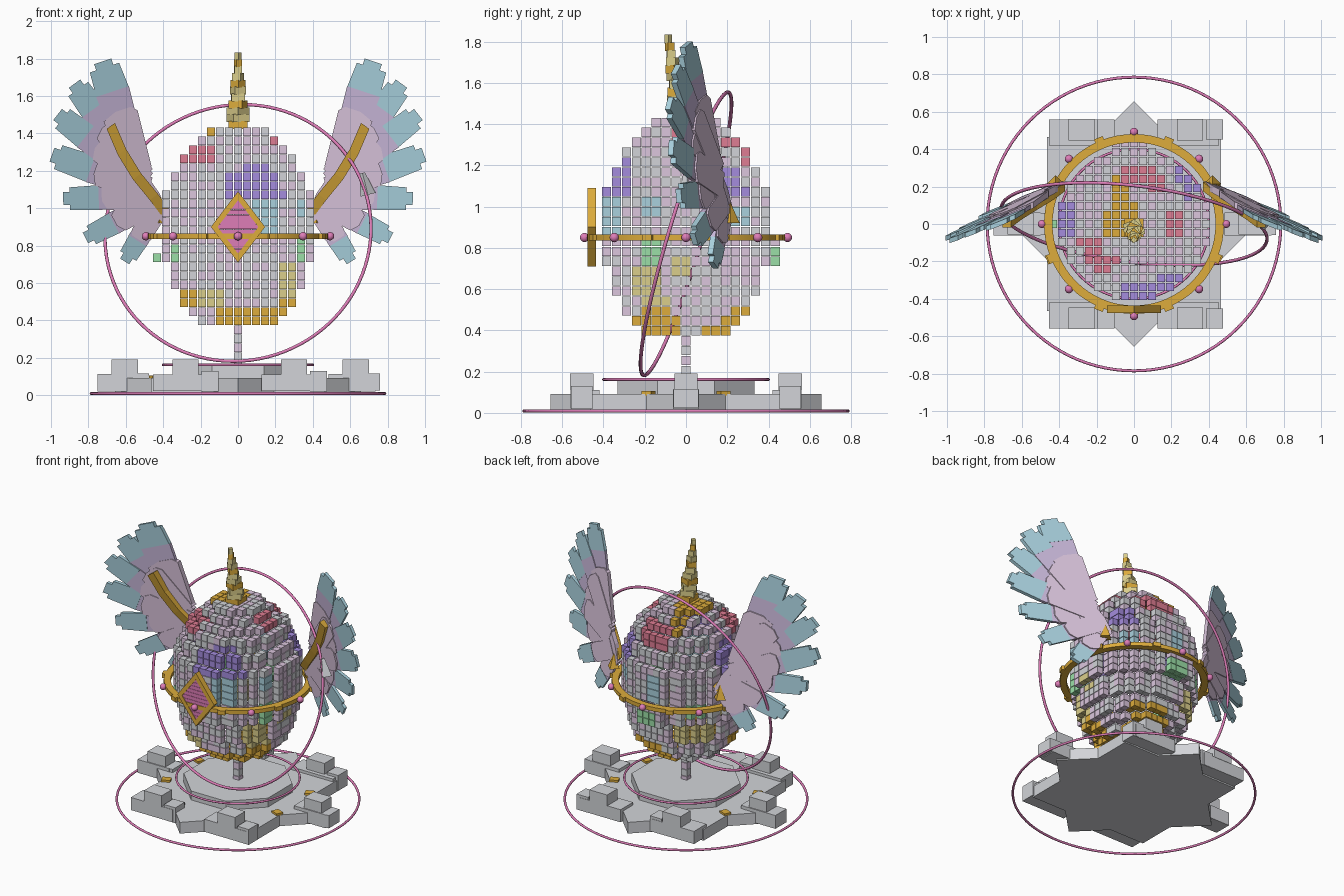
import bpy, bmesh, math, random
from mathutils import Matrix, Vector

if "Cube" in bpy.data.objects:
    bpy.data.objects.remove(bpy.data.objects["Cube"])

random.seed(4)


def material(name, r, g, b):
    m = bpy.data.materials.new(name)
    m.diffuse_color = [(c / 255) ** 2.2 for c in (r, g, b)] + [1]
    m.use_nodes = True
    m.node_tree.nodes["Principled BSDF"].inputs["Base Color"].default_value = m.diffuse_color
    return m


MATS = {n: material(n, *c) for n, c in {
    "lilac": (219, 197, 221), "grey": (209, 211, 215), "purple": (163, 139, 221),
    "cyan": (168, 208, 221), "green": (154, 222, 166), "khaki": (218, 205, 138),
    "gold": (220, 171, 62), "red": (222, 124, 146), "magenta": (221, 124, 182),
    "lavender": (200, 183, 217)}.items()}
NAMES = list(MATS)


def finish(name, bm, mats):
    bmesh.ops.recalc_face_normals(bm, faces=bm.faces)
    me = bpy.data.meshes.new(name)
    bm.to_mesh(me)
    bm.free()
    for m in mats:
        me.materials.append(MATS[m])
    ob = bpy.data.objects.new(name, me)
    bpy.context.collection.objects.link(ob)
    return ob


def add_box(bm, c, size, rot=0.0, mat=0):
    mtx = Matrix.Translation(c) @ Matrix.Rotation(rot, 4, 'Z') @ Matrix.Diagonal((*size, 1))
    r = bmesh.ops.create_cube(bm, size=1, matrix=mtx)
    for f in {f for v in r["verts"] for f in v.link_faces}:
        f.material_index = mat


def add_prism(bm, pts, thick, mat=0):
    """Closed 3D outline given thickness along the vector thick."""
    a = [bm.verts.new(p) for p in pts]
    b = [bm.verts.new(Vector(p) + Vector(thick)) for p in pts]
    n = len(a)
    faces = [bm.faces.new(a), bm.faces.new(b[::-1])]
    faces += [bm.faces.new((a[i], b[i], b[(i + 1) % n], a[(i + 1) % n])) for i in range(n)]
    for f in faces:
        f.material_index = mat


def torus(name, loc, R, r, mat, rot=(0, 0, 0), seg=72):
    bpy.ops.mesh.primitive_torus_add(location=loc, rotation=rot, major_radius=R, minor_radius=r,
                                     major_segments=seg, minor_segments=10)
    ob = bpy.context.object
    ob.name = name
    ob.data.materials.append(MATS[mat])
    bpy.ops.object.shade_smooth()


# --- cube egg: one disc of cubes per layer -------------------------------
P, Z0 = 0.0481, 0.374
RADII = [4, 5, 6, 6, 7, 7, 7] + [8] * 8 + [7, 7, 6, 6, 5, 4, 3]
# colour patches: angle around the egg, height, half width, half height
PATCHES = {
    "red": [(219, 1.28, .11, .06), (79, 1.28, .11, .07), (0, 1.35, .05, .05)],
    "purple": [(284, 1.11, .17, .08), (290, 1.2, .075, .04), (177, 1.12, .08, .12),
               (40, 1.12, .08, .07)],
    "gold": [(110, 1.37, .05, .06), (132, 1.41, .05, .03), (172, 1.41, .09, .03),
             (276, .41, .14, .05), (331, .44, .08, .08), (203, .5, .1, .05),
             (72, .45, .14, .06)],
    "cyan": [(293, .95, .075, .1), (332, .98, .06, .05), (94, .95, .06, .08), (46, .95, .07, .07)],
    "green": [(209, .77, .06, .05), (180, .735, .04, .03), (336, .79, .06, .06),
              (90, .77, .09, .06), (138, .8, .06, .05)],
    "khaki": [(325, .63, .1, .08), (355, .71, .05, .03), (240, .51, .08, .05),
              (135, .63, .11, .07), (329, .53, .09, .04)]}


def cube_colour(x, y, z):
    r, ang = math.hypot(x, y), math.degrees(math.atan2(y, x))
    for n, spots in PATCHES.items():
        for a, h, w, dh in spots:
            turn = abs((ang - a + 180) % 360 - 180)
            if math.radians(turn) * r < w and abs(z - h) < dh:
                return NAMES.index(n)
    return 0 if random.random() < .58 else 1


cells = {(i, j, k) for k, r in enumerate(RADII) for i in range(-9, 10) for j in range(-9, 10)
         if i * i + j * j <= (r + .45) ** 2}
cells |= {(i, 9, k) for i in range(-2, 2) for k in (7, 8, 9)} | {(-9, 0, 7)}
bm = bmesh.new()
for i, j, k in sorted(cells):
    near = [(i + 1, j, k), (i - 1, j, k), (i, j + 1, k), (i, j - 1, k), (i, j, k + 1), (i, j, k - 1)]
    if not all(n in cells for n in near):
        p = (i * P, j * P, Z0 + (k + .5) * P)
        add_box(bm, p, (.0445,) * 3, 0, cube_colour(*p))
finish("egg_cubes", bm, NAMES)

# stem of cubes under the egg
bm = bmesh.new()
for k in range(5):
    add_box(bm, (0, 0, Z0 - (k + .5) * P), (.0445,) * 3, 0, k % 2)
finish("stem", bm, ["lilac", "grey"])

# twisted horn leaning forward
bm = bmesh.new()
N = 11
for k in range(N):
    t = k / (N - 1)
    w = .1 * (1 - t) + .026 * t
    add_box(bm, (0, -.02 - .065 * t, 1.445 + .367 * t), (w, w, .042), k * .4, 0 if k % 3 else 1)
finish("horn", bm, ["khaki", "gold"])

# --- belt around the egg -------------------------------------------------
prof = [(.436, .836), (.481, .836), (.481, .864), (.436, .864)]
bm = bmesh.new()
rings = [[bm.verts.new((r * math.cos(a), r * math.sin(a), z)) for r, z in prof]
         for a in [math.tau * s / 64 for s in range(64)]]
for s in range(64):
    A, B = rings[s], rings[(s + 1) % 64]
    for q in range(4):
        bm.faces.new((A[q], B[q], B[(q + 1) % 4], A[(q + 1) % 4]))
for s in range(8):
    a = math.tau * (s + .5) / 8
    add_box(bm, (.484 * math.cos(a), .484 * math.sin(a), .85), (.03, .05, .03), a)
belt = finish("belt", bm, ["gold"])
bpy.context.view_layer.objects.active = belt
belt.select_set(True)
bpy.ops.object.shade_smooth_by_angle()

bm = bmesh.new()
for s in range(8):
    a = math.tau * s / 8
    bmesh.ops.create_icosphere(bm, subdivisions=2, radius=.023,
                               matrix=Matrix.Translation((.492 * math.cos(a), .492 * math.sin(a), .85)))
for f in bm.faces:
    f.smooth = True
finish("belt_beads", bm, ["magenta"])

# --- diamond gem with frame ----------------------------------------------
bm = bmesh.new()
GZ, GW, GH = .9, .145, .19
for q in range(4):
    ends = [(round(math.cos(a)) * GW, round(math.sin(a)) * GH)
            for a in (q * math.pi / 2, (q + 1) * math.pi / 2)]
    outline = ends + [(x * .75, z * .75) for x, z in ends[::-1]]
    add_prism(bm, [(x, -.477, GZ + z) for x, z in outline], (0, .04, 0))
finish("gem_frame", bm, ["gold"])
bm = bmesh.new()
for k in range(-5, 6):
    add_box(bm, (0, -.456, GZ + k * .026), (2 * (.115 - .0185 * abs(k)), .034, .0245))
finish("gem", bm, ["magenta"])

# --- wings ---------------------------------------------------------------
# feather: tip u, tip z, tip width, cyan length
FEATHERS = [(.725, 1.785, .165, .17), (.875, 1.665, .13, .17), (.965, 1.50, .13, .19),
            (.995, 1.285, .135, .22), (.935, 1.05, .12, .19), (.815, .84, .11, .17),
            (.605, .715, .10, .13)]


def wing(name, s):
    def at(p, w):
        return (s * p.x, .2 - .43 * (p.x - .38) - .075 * (p.y - .95) + w, p.y)
    bm = bmesh.new()
    for k, (tu, tz, w1, cl) in enumerate(FEATHERS):
        b, t = Vector((.53 - .017 * k, 1.2 - .033 * k)), Vector((tu, tz))
        d = (t - b).normalized()
        n = Vector((-d.y, d.x))
        m = t - d * cl
        off, w0, wm = .006 * (k % 2), .12 - .003 * k, w1 * 1.12
        add_prism(bm, [at(p, off) for p in (b - n * w0 / 2, m - n * wm / 2, m + n * wm / 2,
                                            b + n * w0 / 2)], (0, .022, 0), 0)
        # notched cyan tip
        e = t - d * .035
        tip = [m - n * w1 * .55, e - n * w1 * .5, e - n * w1 * .28, t - n * w1 * .28,
               t + n * w1 * .3, e + n * w1 * .3, e + n * w1 * .5, m + n * w1 * .55]
        add_prism(bm, [at(p, off - .002) for p in tip], (0, .026, 0), 1)
        # shorter covert feather over both sides
        c = b + d * (t - b).length * .5
        cov = [b - n * w0 * .6, c - n * w1 * .58, c + d * .03 - n * .02, c + d * .03 + n * w1 * .4,
               c + n * w1 * .58, b + n * w0 * .6]
        add_prism(bm, [at(p, -.004 - off) for p in cov], (0, .034 + 2 * off, 0), 2)
    # shoulder joining the feathers to the egg
    sh = [Vector(p) for p in ((.38, .98), (.43, .93), (.56, 1.0), (.62, 1.2), (.54, 1.25), (.42, 1.08))]
    add_prism(bm, [at(p, -.008) for p in sh], (0, .04, 0), 2)
    finish(name, bm, ["lavender", "cyan", "lilac"])

    # gold arm along the leading edge, ending in a point behind the wing
    bm = bmesh.new()
    secs = []
    for u, y, z in [(.39, .20, .98), (.45, .155, 1.06), (.54, .10, 1.17), (.62, .05, 1.30), (.68, .005, 1.44)]:
        secs.append([bm.verts.new((s * (u + a * .022), y + c * .024, z - a * .016))
                     for a, c in ((-1, -1), (1, -1), (1, 1), (-1, 1))])
    for A, B in zip(secs, secs[1:]):
        for q in range(4):
            bm.faces.new((A[q], A[(q + 1) % 4], B[(q + 1) % 4], B[q]))
    bm.faces.new(secs[0])
    bm.faces.new(secs[-1])
    bmesh.ops.create_cone(bm, cap_ends=True, segments=4, radius1=.045, radius2=0, depth=.1,
                          matrix=Matrix.Translation((s * .42, .215, .97)))
    finish(name + "_arm", bm, ["gold"])


wing("left_wing", -1)
wing("right_wing", 1)

# --- hoops ---------------------------------------------------------------
normal = Vector((.115, .95, -.285)).normalized()
torus("tilted_hoop", (0, 0, .868), .716, .009, "magenta", normal.to_track_quat('Z', 'Y').to_euler(), 96)
torus("ground_hoop", (0, 0, .009), .785, .008, "magenta", seg=96)
torus("plinth_hoop", (0, 0, .162), .4, .007, "magenta")
bm = bmesh.new()
bmesh.ops.create_cone(bm, cap_ends=True, segments=4, radius1=.042, radius2=.014, depth=.12,
                      matrix=Matrix.Translation((.68, .008, 1.13)) @ Matrix.Rotation(-.25, 4, 'Y'))
finish("hoop_charm", bm, ["grey"])

# --- star base -----------------------------------------------------------
bm = bmesh.new()
star = []
for k in range(16):
    r, a = (.503 if k % 2 else .657), math.tau * k / 16
    star.append((r * math.cos(a), r * math.sin(a), .012))
add_prism(bm, star, (0, 0, .08))
finish("star_base", bm, ["grey"])
bm = bmesh.new()
bmesh.ops.create_cone(bm, cap_ends=True, segments=8, radius1=.36, radius2=.36, depth=.066,
                      matrix=Matrix.Translation((0, 0, .123)) @ Matrix.Rotation(math.pi / 8, 4, 'Z'))
finish("plinth", bm, ["grey"])

# stacked stone blocks: similar groups at six places
bm = bmesh.new()
for x in (-.29, .29):
    for sy in (-1, 1):
        add_box(bm, (x, sy * .49, .067), (.33, .14, .09))
        add_box(bm, (x + .01, sy * .505, .15), (.14, .115, .08))
        add_box(bm, (x + .14, sy * .505, .075), (.09, .105, .11))
for x in (-.625, .61):
    add_box(bm, (x, 0, .067), (.25, .125, .095))
    add_box(bm, (x + .02, 0, .15), (.14, .11, .08))
    add_box(bm, (x + .11, 0, .07), (.08, .12, .09))
finish("stone_blocks", bm, ["grey"])

# gold nuggets in the notches of the star
bm = bmesh.new()
for k in (22.5, 157.5, 202.5, 337.5):
    a = math.radians(k)
    add_box(bm, (.475 * math.cos(a), .475 * math.sin(a), .095), (.06, .05, .022), a)
finish("gold_nuggets", bm, ["gold"])
